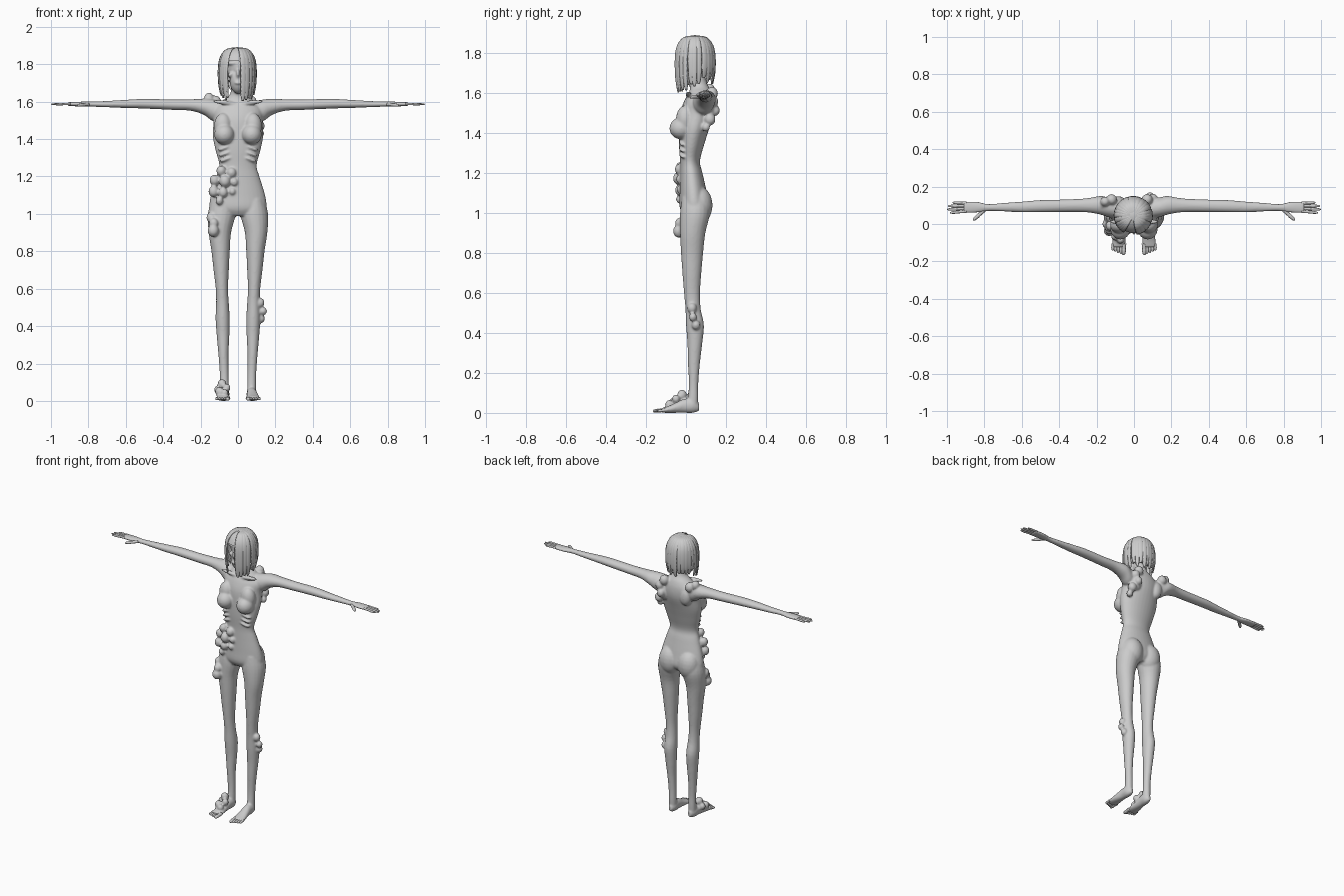
import bpy, bmesh, math, random
from mathutils import Vector, Matrix

random.seed(4)
cube = bpy.data.objects.get("Cube")
if cube:
    bpy.data.objects.remove(cube)

grey = bpy.data.materials.new("plain grey")
grey.use_nodes = True
tone = (.6, .6, .6, 1)
grey.diffuse_color = tone
grey.node_tree.nodes["Principled BSDF"].inputs["Base Color"].default_value = tone

X, Y, Z = Vector((1, 0, 0)), Vector((0, 1, 0)), Vector((0, 0, 1))
SIDES = (1, -1)


def smooth_rows(rows, steps=4):
    """Pass a smooth curve through rows of numbers."""
    out = []
    for i in range(len(rows) - 1):
        a, b = rows[max(i - 1, 0)], rows[i]
        c, d = rows[i + 1], rows[min(i + 2, len(rows) - 1)]
        for k in range(steps):
            t = k / steps
            out.append([q + t * ((r - p) + t * ((2*p - 5*q + 4*r - s) + t * (3*q - p - 3*r + s))) / 2
                        for p, q, r, s in zip(a, b, c, d)])
    out.append(list(rows[-1]))
    return out


def loft(bm, rings, sides=20):
    """Skin a closed tube over rings of (centre, half axis, half axis)."""
    loops = []
    for centre, u, v in rings:
        angles = [math.tau * k / sides for k in range(sides)]
        loops.append([bm.verts.new(centre + u * math.cos(a) + v * math.sin(a)) for a in angles])
    for low, high in zip(loops, loops[1:]):
        for k in range(sides):
            n = (k + 1) % sides
            bm.faces.new((low[k], low[n], high[n], high[k]))
    bm.faces.new(loops[0])
    bm.faces.new(loops[-1])


def blob(bm, place, size, tilt=0):
    """Add an ellipsoid, tilted about the y axis."""
    turn = Matrix.Rotation(tilt, 4, 'Y')
    matrix = Matrix.Translation(place) @ turn @ Matrix.Diagonal((*size, 1))
    return bmesh.ops.create_icosphere(bm, subdivisions=3, radius=1, matrix=matrix)["verts"]


def digit(bm, start, end, radius, flat=1):
    """Add a tapering finger or toe."""
    start, end = Vector(start), Vector(end)
    along = end - start
    side = along.cross(Z).normalized()
    up = side.cross(along).normalized()
    shape = smooth_rows([(0, 1), (.45, .85), (.6, .95), (.9, .7), (1, .2)], 3)
    loft(bm, [(start + along * t, side * radius * r, up * radius * r * flat) for t, r in shape], 10)


def finish(bm, name, voxel=0):
    bmesh.ops.recalc_face_normals(bm, faces=bm.faces)
    mesh = bpy.data.meshes.new(name)
    bm.to_mesh(mesh)
    bm.free()
    mesh.materials.append(grey)
    mesh.shade_smooth()
    obj = bpy.data.objects.new(name, mesh)
    bpy.context.collection.objects.link(obj)
    if voxel:
        remesh = obj.modifiers.new("fuse", 'REMESH')
        remesh.mode = 'VOXEL'
        remesh.voxel_size = voxel
        remesh.use_smooth_shade = True
        relax = obj.modifiers.new("relax", 'SMOOTH')
        relax.factor = .5
        relax.iterations = 7
    return obj


# Torso and neck: height, half width, front, back
body = bmesh.new()
torso = [(1.7, .038, .01, .09), (1.64, .042, .02, .11), (1.605, .085, .015, .13),
         (1.56, .13, -.01, .142), (1.5, .13, -.03, .14), (1.42, .135, -.035, .115),
         (1.34, .12, -.035, .09), (1.26, .1, -.03, .07), (1.2, .115, -.03, .083),
         (1.1, .145, -.032, .105), (1.03, .152, -.032, .115), (.99, .12, -.01, .09)]
loft(body, [(Vector((0, (f + b) / 2, z)), X * w, Y * (b - f) / 2)
            for z, w, f, b in smooth_rows(torso)], 32)

# Legs: height, centre, half width, front, back
leg = [(1.08, .085, .055, -.02, .11), (1, .087, .074, -.03, .12), (.9, .097, .06, -.03, .097),
       (.8, .093, .049, -.025, .086), (.7, .09, .041, -.018, .077), (.6, .086, .033, -.01, .07),
       (.52, .083, .034, -.003, .074), (.44, .082, .038, 0, .09), (.35, .08, .034, .007, .082),
       (.25, .078, .027, .01, .07), (.15, .074, .024, .014, .062), (.08, .073, .024, .01, .062),
       (.02, .073, .024, 0, .06)]
# Feet: depth, centre, half width, height, half height
foot = [(.066, .072, .012, .028, .018), (.035, .073, .027, .035, .035), (-.01, .075, .028, .035, .035),
        (-.05, .078, .032, .026, .026), (-.09, .08, .037, .017, .017), (-.125, .082, .034, .012, .011)]
# Arms and palms: reach, depth, height, half depth, half height
arm = [(.06, .08, 1.555, .05, .045), (.13, .088, 1.553, .053, .058), (.18, .1, 1.572, .05, .044),
       (.25, .1, 1.582, .038, .031), (.35, .098, 1.584, .034, .028), (.5, .095, 1.589, .033, .026),
       (.6, .091, 1.588, .029, .022), (.7, .09, 1.587, .023, .017), (.78, .088, 1.587, .019, .014),
       (.84, .09, 1.587, .03, .013), (.91, .09, 1.587, .032, .01)]
for s in SIDES:
    loft(body, [(Vector((s * c, (f + b) / 2, z)), X * w, Y * (b - f) / 2)
                for z, c, w, f, b in smooth_rows(leg)])
    loft(body, [(Vector((s * c, y, z)), X * w, Z * h) for y, c, w, z, h in smooth_rows(foot)])
    loft(body, [(Vector((s * x, y, z)), Y * w, Z * h) for x, y, z, w, h in smooth_rows(arm)])
    # Chest, seat, shoulder blades, collar bones and ribs
    blob(body, (s * .073, -.025, 1.425), (.054, .058, .055))
    blob(body, (s * .08, -.005, 1.47), (.048, .045, .07))
    blob(body, (s * .07, .065, 1.04), (.072, .068, .095))
    blob(body, (s * .085, .115, 1.52), (.04, .034, .06), s * .2)
    blob(body, (s * .07, .012, 1.595), (.065, .014, .012), s * -.1)
    for row in range(3):
        blob(body, (s * (.065 - row * .004), -.014, 1.355 - row * .03), (.045, .021, .011), s * .35)

# Swollen growths: x, y, z, radius
growths = [(-.09, -.025, 1.23, .026), (-.035, -.03, 1.22, .026), (-.125, -.01, 1.18, .027),
           (-.07, -.035, 1.175, .03), (-.02, -.03, 1.17, .02), (-.13, -.015, 1.12, .028),
           (-.08, -.03, 1.115, .025), (-.03, -.03, 1.12, .018), (-.1, -.03, 1.07, .02),
           (-.142, 0, .98, .027), (-.132, -.035, .91, .03), (-.13, -.03, .95, .025),
           (.118, .03, .525, .024), (.135, .035, .48, .02), (.122, .05, .44, .022),
           (-.155, .12, 1.62, .026), (-.12, .13, 1.6, .03), (-.17, .1, 1.6, .02),
           (.07, .13, 1.6, .03), (.1, .135, 1.56, .027), (.085, .145, 1.515, .025),
           (.115, .12, 1.47, .028), (.12, .1, 1.43, .02),
           (-.085, -.02, .09, .024), (-.06, -.05, .07, .02), (-.1, -.065, .05, .023),
           (-.072, -.085, .042, .02), (-.108, -.02, .06, .02)]
for x, y, z, r in growths:
    blob(body, (x, y, z), (r, r, r * 1.1))

# Head: skull, jaw and nose, then the paired face shapes
blob(body, (0, .05, 1.79), (.072, .085, .085))
blob(body, (0, .005, 1.71), (.044, .05, .068))
blob(body, (0, -.04, 1.75), (.01, .018, .024))
blob(body, (0, -.04, 1.7), (.02, .014, .008))
for s in SIDES:
    blob(body, (s * .036, -.016, 1.745), (.02, .018, .013), s * .4)
    blob(body, (s * .028, -.02, 1.805), (.028, .016, .011))
finish(body, "body", .0055)

# Fingers, thumbs and toes
fingers, toes = bmesh.new(), bmesh.new()
for s in SIDES:
    for k, tip in enumerate((.985, 1, .995, .97)):
        digit(fingers, (s * .895, .068 + k * .0145, 1.588), (s * tip, .06 + k * .018, 1.586), .0085, .8)
    digit(fingers, (s * .8, .075, 1.585), (s * .86, .02, 1.58), .011, .85)
    for k in range(5):
        size = .013 if k == 0 else .009
        x = .054 + k * .0145
        digit(toes, (s * x, -.105, .014), (s * (x + .002), -.166 + k * .006, .009), size, .85)
finish(fingers, "fingers")
finish(toes, "toes")

# Hair cap, open over the face
hair = bmesh.new()
middle = Vector((-.004, .045, 0))
blob(hair, middle + Z * 1.79, (.094, .097, .102))
open_faces = [f for f in hair.faces
              if f.calc_center_median().z < 1.71
              or (f.calc_center_median().z < 1.825 and f.calc_center_median().y < .005)]
bmesh.ops.delete(hair, geom=open_faces, context='FACES')


def lock(angle, bottom, width):
    """Hang one flat lock from the crown at an angle from the front."""
    out = Vector((math.sin(angle), -math.cos(angle), 0))
    side = out.cross(Z)
    drop = 1.77 - bottom
    path = [(.01, 1.888, .3), (.055, 1.88, .8), (.088, 1.84, 1), (.1, 1.78, 1),
            (.099, 1.77 - drop * .5, .95), (.092, 1.77 - drop * .85, .75), (.088, bottom, .35)]
    loft(hair, [(middle + out * r + Z * z, side * width * w, (out + Z * .4) * .004)
                for r, z, w in smooth_rows(path, 3)], 8)


# Locks around the sides and back, shorter behind
count = 26
for k in range(count):
    angle = math.tau * (k + .5) / count
    facing = math.cos(angle)
    if facing < .72:
        bottom = 1.625 if facing > -.2 else 1.655
        lock(angle + random.uniform(-.05, .05), bottom + random.uniform(-.012, .03),
             random.uniform(.013, .018))
# Loose locks across the face
for angle, bottom, width in ((.34, 1.605, .017), (.56, 1.61, .017), (-.62, 1.62, .012), (-.75, 1.61, .014)):
    lock(angle, bottom, width)
finish(hair, "hair")
